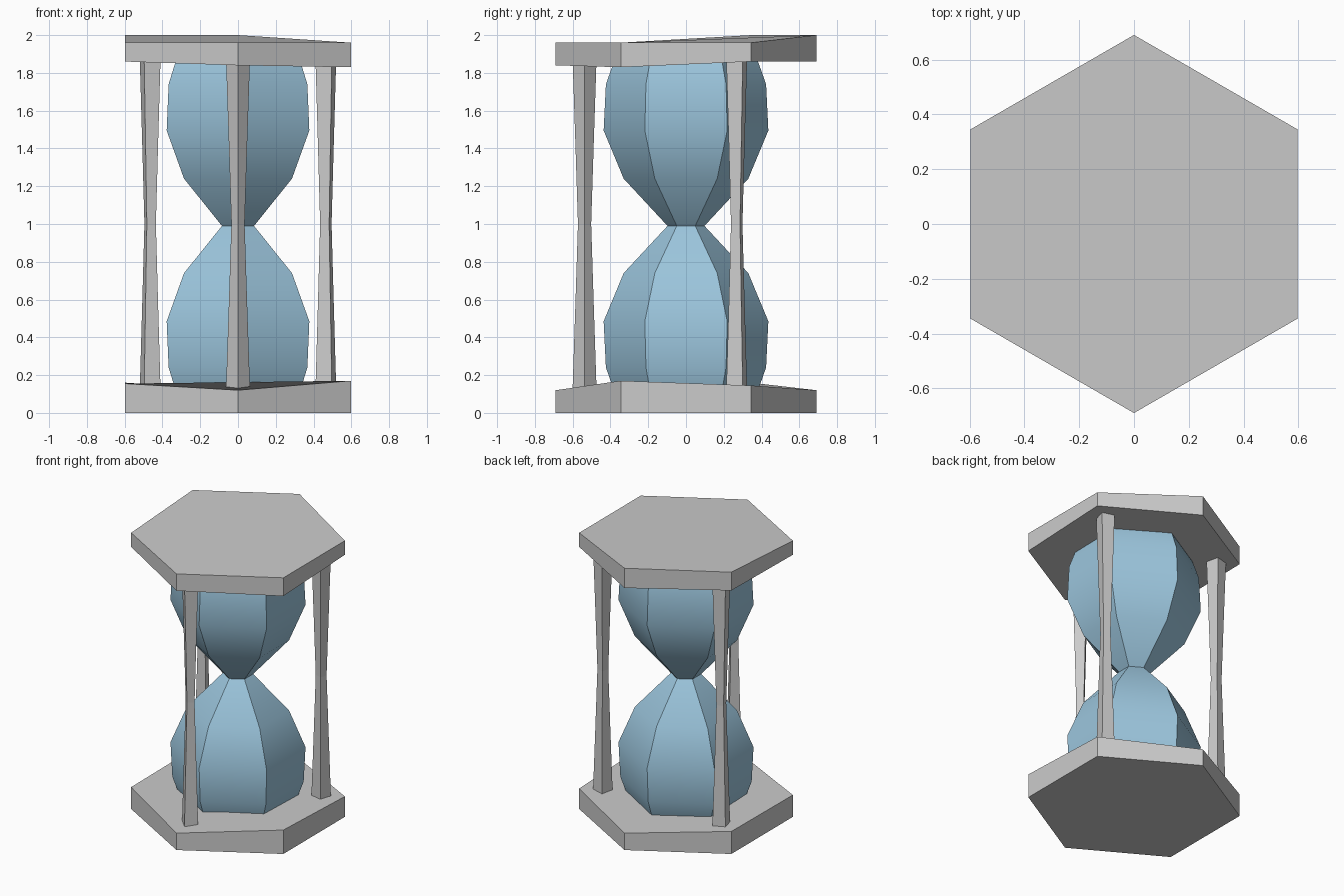
import bpy
from math import sin, cos, pi, radians

if "Cube" in bpy.data.objects:
    bpy.data.objects.remove(bpy.data.objects["Cube"])


def make_object(name, verts, faces):
    mesh = bpy.data.meshes.new(name)
    mesh.from_pydata(verts, [], faces)
    obj = bpy.data.objects.new(name, mesh)
    bpy.context.collection.objects.link(obj)
    return obj


def ring(radius, sides, heights, turn=-90, centre=(0, 0)):
    """One polygon ring; heights is a number or one z per corner."""
    if not isinstance(heights, (list, tuple)):
        heights = [heights] * sides
    return [(centre[0] + radius * cos(radians(turn) + 2 * pi * i / sides),
             centre[1] + radius * sin(radians(turn) + 2 * pi * i / sides), z)
            for i, z in enumerate(heights)]


def loft(name, rings):
    """Skin a stack of rings, bottom to top, and cap both ends."""
    n = len(rings[0])
    faces = [tuple(reversed(range(n)))]
    for k in range(len(rings) - 1):
        for i in range(n):
            j = (i + 1) % n
            faces.append((k * n + i, k * n + j, (k + 1) * n + j, (k + 1) * n + i))
    faces.append(tuple(range((len(rings) - 1) * n, len(rings) * n)))
    return make_object(name, [v for r in rings for v in r], faces)


# Uneven hexagonal plates (corners run counter-clockwise from the front)
PLATE_R = 0.69
loft("base_plate", [ring(PLATE_R, 6, 0.0),
                    ring(PLATE_R, 6, [0.12, 0.17, 0.145, 0.12, 0.16, 0.155])])
loft("top_plate", [ring(PLATE_R, 6, [1.84, 1.83, 1.86, 1.86, 1.87, 1.86]),
                   ring(PLATE_R, 6, [1.96, 1.96, 1.96, 2.0, 2.0, 1.96])])

# Two six-sided glass bulbs meeting at the neck
glass = bpy.data.materials.new("glass_blue")
glass.diffuse_color = (0.33, 0.56, 0.72, 1)
glass.use_nodes = True
glass.node_tree.nodes["Principled BSDF"].inputs["Base Color"].default_value = glass.diffuse_color
profile = [(0.36, 0.08), (0.385, 0.13), (0.424, 0.24), (0.436, 0.485), (0.33, 0.74), (0.098, 0.99)]
lower = [ring(r, 6, z) for r, z in profile]
upper = [ring(r, 6, 1.98 - z) for r, z in reversed(profile)]
for name, rings in (("lower_bulb", lower), ("upper_bulb", upper)):
    bulb = loft(name, rings)
    bulb.data.materials.append(glass)
    bpy.ops.object.select_all(action='DESELECT')
    bulb.select_set(True)
    bpy.context.view_layer.objects.active = bulb
    bpy.ops.object.shade_smooth_by_angle(angle=radians(30))

# Three square posts, corner outward, narrowing at the waist
post_profile = [(0.064, 0.11), (0.049, 0.56), (0.035, 1.0), (0.049, 1.44), (0.064, 1.89)]
for name, deg in (("front_post", -90), ("right_post", 30), ("left_post", 150)):
    centre = (0.537 * cos(radians(deg)), 0.537 * sin(radians(deg)))
    loft(name, [ring(r, 4, z, deg, centre) for r, z in post_profile])
